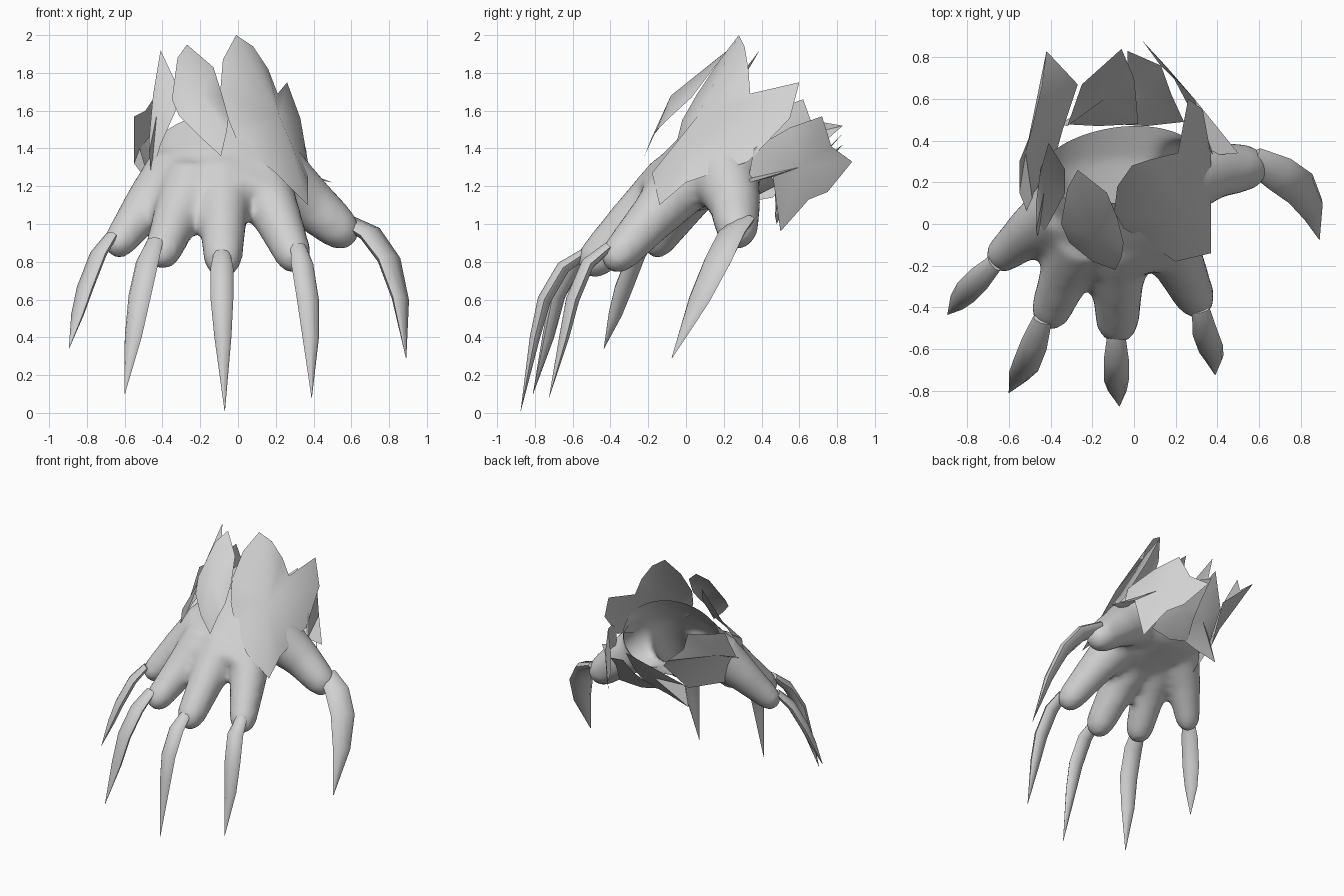
import bpy, bmesh, math
from mathutils import Vector

grey = bpy.data.materials.new("stone_grey")
grey.diffuse_color = (0.64, 0.64, 0.64, 1)


def finish(name, bm, angle=40):
    """Turn a bmesh into a named, smooth shaded object."""
    mesh = bpy.data.meshes.new(name)
    bm.to_mesh(mesh)
    bm.free()
    obj = bpy.data.objects.new(name, mesh)
    bpy.context.collection.objects.link(obj)
    mesh.materials.append(grey)
    bpy.ops.object.select_all(action='DESELECT')
    obj.select_set(True)
    bpy.context.view_layer.objects.active = obj
    bpy.ops.object.shade_smooth_by_angle(angle=math.radians(angle))
    return obj


def sweep(bm, path, widths, thicks, side, sides=12):
    """Elliptical rings along a path, capped at both ends."""
    path = [Vector(p) for p in path]
    side = Vector(side).normalized()
    rings = []
    for i, p in enumerate(path):
        tan = (path[min(i + 1, len(path) - 1)] - path[max(i - 1, 0)]).normalized()
        up = side.cross(tan).normalized()
        across = tan.cross(up).normalized()
        ring = []
        for k in range(sides):
            a = math.tau * k / sides
            ring.append(bm.verts.new(p + across * math.cos(a) * widths[i]
                                     + up * math.sin(a) * thicks[i]))
        rings.append(ring)
    faces = []
    for r, s in zip(rings, rings[1:]):
        for k in range(sides):
            j = (k + 1) % sides
            faces.append(bm.faces.new((r[k], r[j], s[j], s[k])))
    faces.append(bm.faces.new(rings[0][::-1]))
    faces.append(bm.faces.new(rings[-1]))
    bmesh.ops.recalc_face_normals(bm, faces=faces)


# Hand: palm and fingers as overlapping sweeps, fused by a remesh
bm = bmesh.new()
sweep(bm, [(-0.05, -0.2, 1.12), (-0.06, 0, 1.24), (-0.07, 0.18, 1.33), (-0.07, 0.40, 1.49)],
      [0.27, 0.36, 0.39, 0.38], [0.12, 0.19, 0.25, 0.30], (1, 0, 0), 24)
fingers = [  # base, middle, tip, radii
    ((-0.33, 0.08, 1.27), (-0.49, -0.03, 1.09), (-0.63, -0.15, 0.90), (0.17, 0.125, 0.09)),
    ((-0.24, -0.05, 1.22), (-0.33, -0.24, 1.03), (-0.40, -0.42, 0.85), (0.17, 0.125, 0.10)),
    ((-0.08, -0.05, 1.23), (-0.08, -0.28, 1.02), (-0.08, -0.48, 0.81), (0.17, 0.13, 0.105)),
    ((0.11, 0.0, 1.23), (0.21, -0.18, 1.03), (0.295, -0.36, 0.83), (0.17, 0.13, 0.10)),
    ((0.18, 0.2, 1.27), (0.39, 0.26, 1.10), (0.54, 0.27, 0.97), (0.19, 0.14, 0.115)),
]
for base, mid, tip, (r0, r1, r2) in fingers:
    d = (Vector(tip) - Vector(mid)).normalized()
    side = d.cross(Vector((0, 0, 1)))
    radii = [r0, r1, r2, r2 * 0.75, r2 * 0.35]
    path = [base, mid, tip, Vector(tip) + d * r2 * 0.6, Vector(tip) + d * r2 * 0.9]
    sweep(bm, path, radii, radii, side, 16)
raw = finish("hand_source", bm)
remesh = raw.modifiers.new("fuse", 'REMESH')
remesh.mode = 'VOXEL'
remesh.voxel_size = 0.025
soft = raw.modifiers.new("soften", 'SMOOTH')
soft.factor = 0.5
soft.iterations = 14
fused = bpy.data.meshes.new_from_object(raw.evaluated_get(bpy.context.evaluated_depsgraph_get()))
bpy.data.objects.remove(raw)

# Open wrist: slice off the capped end
bm = bmesh.new()
bm.from_mesh(fused)
bmesh.ops.bisect_plane(bm, geom=bm.verts[:] + bm.edges[:] + bm.faces[:],
                       plane_co=(-0.07, 0.29, 1.39), plane_no=(-0.12, 0.74, 0.67),
                       clear_outer=True)
finish("hand", bm, 80)


def claw(name, side, hw, ht, path):
    """Flattened blade along a bent path, blunt at the root and pointed at the tip."""
    shape = [0.72, 1.0, 1.0, 0.75, 0.02]
    bm = bmesh.new()
    sweep(bm, path, [hw * s for s in shape], [ht * s for s in shape], side, 8)
    finish(name, bm, 50)


claw("claw_little", (0.6, -0.7, 0.1), 0.06, 0.032, [
    (-0.67, -0.19, 0.94), (-0.74, -0.26, 0.84), (-0.81, -0.33, 0.66),
    (-0.85, -0.375, 0.52), (-0.895, -0.435, 0.34)])
claw("claw_ring", (0.92, -0.4, 0), 0.065, 0.036, [
    (-0.44, -0.46, 0.91), (-0.48, -0.58, 0.80), (-0.52, -0.68, 0.62),
    (-0.555, -0.73, 0.40), (-0.60, -0.81, 0.10)])
claw("claw_middle", (1, 0, 0), 0.06, 0.036, [
    (-0.085, -0.53, 0.85), (-0.085, -0.65, 0.77), (-0.085, -0.75, 0.60),
    (-0.08, -0.80, 0.40), (-0.07, -0.875, 0.01)])
claw("claw_index", (0.95, 0.25, 0), 0.06, 0.036, [
    (0.32, -0.41, 0.88), (0.34, -0.52, 0.79), (0.37, -0.60, 0.60),
    (0.385, -0.645, 0.40), (0.39, -0.725, 0.08)])
claw("claw_thumb", (0.45, 0.85, 0.2), 0.09, 0.04, [
    (0.57, 0.31, 1.02), (0.70, 0.24, 0.95), (0.80, 0.17, 0.81),
    (0.86, 0.07, 0.60), (0.89, -0.075, 0.29)])


def plate(name, centre, outline):
    """Thin pointed sheet: an outline joined to a raised centre."""
    bm = bmesh.new()
    c = bm.verts.new(centre)
    rim = [bm.verts.new(p) for p in outline]
    for i, v in enumerate(rim):
        bm.faces.new((c, v, rim[(i + 1) % len(rim)]))
    bmesh.ops.recalc_face_normals(bm, faces=bm.faces[:])
    # face away from the middle of the wrist
    away = sum((f.normal * f.calc_area() for f in bm.faces), Vector())
    if away.dot(Vector(centre) - Vector((-0.07, 0.4, 1.45))) < 0:
        bmesh.ops.reverse_faces(bm, faces=bm.faces[:])
    finish(name, bm, 50)


# Jagged plates around the wrist
plate("plate_top_right", (0.22, 0.06, 1.57), [
    (-0.01, 0.28, 2.0), (0.08, 0.31, 1.94), (0.16, 0.33, 1.82), (0.21, 0.34, 1.69),
    (0.26, 0.60, 1.75), (0.33, 0.55, 1.56), (0.37, 0.33, 1.33), (0.37, 0.0, 1.22),
    (0.37, -0.14, 1.10), (0.20, -0.18, 1.27), (0.0, -0.05, 1.43), (-0.05, -0.02, 1.55),
    (-0.095, 0.06, 1.69), (-0.08, 0.18, 1.87)])
plate("plate_top_left", (-0.19, -0.08, 1.68), [
    (-0.27, 0.26, 1.95), (-0.32, 0.17, 1.88), (-0.35, 0.0, 1.66), (-0.31, -0.09, 1.57),
    (-0.20, -0.18, 1.46), (-0.09, -0.22, 1.36), (-0.06, -0.16, 1.49), (-0.05, -0.09, 1.56),
    (-0.08, 0.03, 1.67), (-0.13, 0.15, 1.83)])
plate("plate_upper_left", (-0.43, 0.16, 1.58), [
    (-0.41, 0.39, 1.92), (-0.33, 0.26, 1.75), (-0.33, 0.15, 1.60), (-0.41, 0.0, 1.42),
    (-0.46, -0.07, 1.25), (-0.47, -0.03, 1.38), (-0.47, 0.10, 1.46), (-0.45, 0.25, 1.68)])
plate("plate_left", (-0.52, 0.34, 1.40), [
    (-0.45, 0.62, 1.66), (-0.44, 0.66, 1.55), (-0.42, 0.83, 1.52), (-0.27, 0.67, 1.38),
    (-0.34, 0.46, 1.14), (-0.44, 0.10, 1.08), (-0.46, -0.07, 1.20), (-0.55, 0.15, 1.32),
    (-0.55, 0.30, 1.57), (-0.49, 0.45, 1.60)])
plate("plate_bottom_left", (-0.14, 0.60, 1.22), [
    (-0.06, 0.84, 1.49), (-0.25, 0.67, 1.32), (-0.32, 0.47, 1.16), (-0.36, 0.48, 1.00),
    (-0.17, 0.47, 1.05), (0.02, 0.48, 1.10), (0.01, 0.60, 1.22), (0.0, 0.70, 1.35)])
plate("plate_bottom_right", (0.07, 0.62, 1.20), [
    (-0.03, 0.83, 1.42), (0.13, 0.76, 1.37), (0.18, 0.62, 1.24), (0.24, 0.49, 1.06),
    (0.06, 0.47, 1.04), (-0.10, 0.48, 1.08), (-0.05, 0.60, 1.18), (-0.03, 0.70, 1.27)])
plate("plate_right", (0.29, 0.60, 1.30), [
    (0.04, 0.88, 1.33), (0.12, 0.77, 1.41), (0.18, 0.72, 1.57), (0.27, 0.55, 1.51),
    (0.36, 0.36, 1.40), (0.38, 0.33, 1.24), (0.50, 0.34, 1.22), (0.38, 0.46, 1.25),
    (0.33, 0.50, 0.96), (0.24, 0.65, 1.13), (0.16, 0.75, 1.17)])
